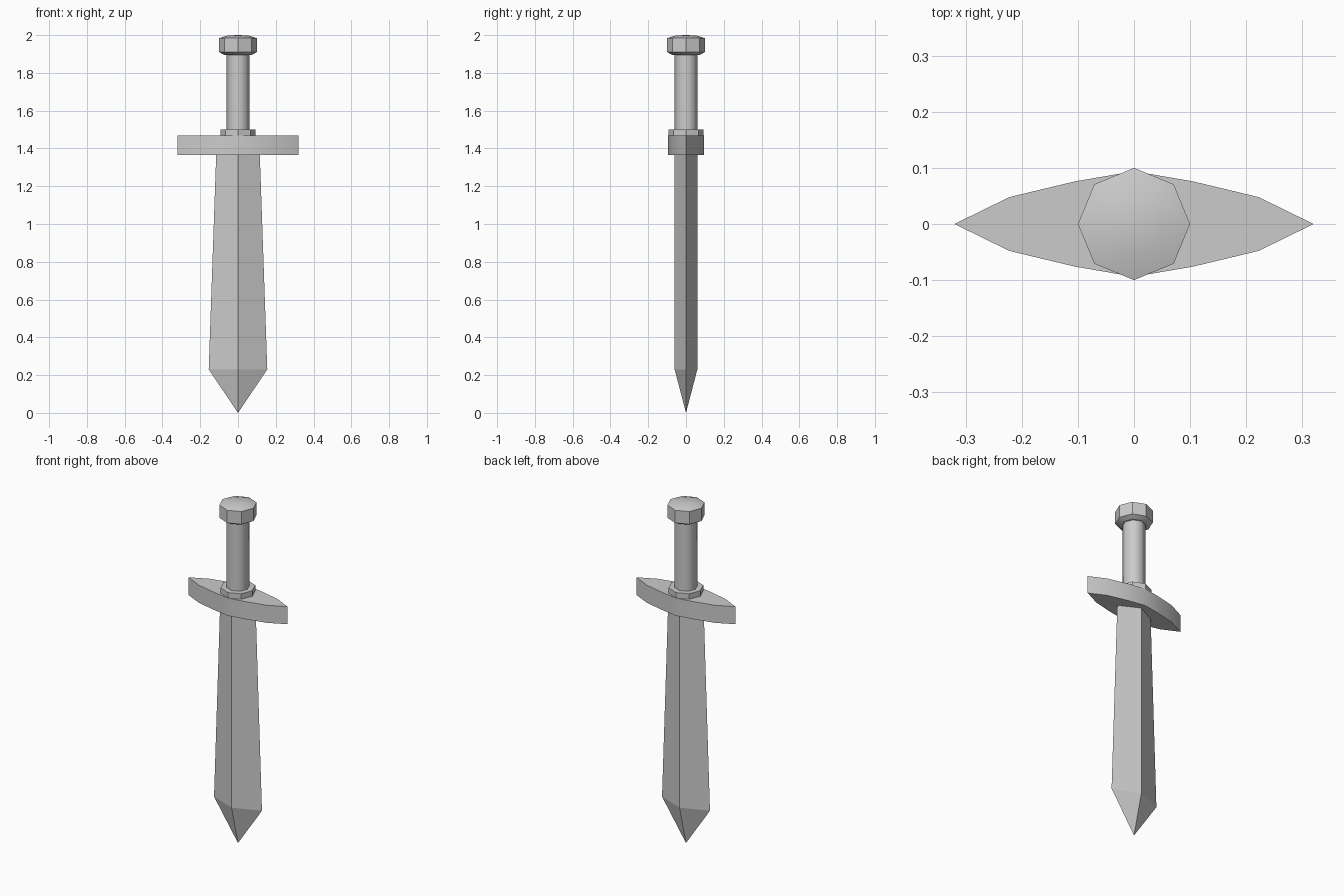
import bpy, bmesh, math

if "Cube" in bpy.data.objects:
    bpy.data.objects.remove(bpy.data.objects["Cube"])


def loft(name, rings, smooth_angle=None):
    """Skin a stack of equal-sized rings; a one-point ring closes to a tip."""
    bm = bmesh.new()
    loops = [[bm.verts.new(p) for p in ring] for ring in rings]
    n = max(len(l) for l in loops)
    for a, b in zip(loops, loops[1:]):
        for i in range(n):
            j = (i + 1) % n
            face = [a[i % len(a)], a[j % len(a)], b[j % len(b)], b[i % len(b)]]
            bm.faces.new(list(dict.fromkeys(face)))
    for end in (loops[0], loops[-1]):
        if len(end) > 2:
            bm.faces.new(end)
    bmesh.ops.recalc_face_normals(bm, faces=bm.faces)
    mesh = bpy.data.meshes.new(name)
    bm.to_mesh(mesh)
    bm.free()
    obj = bpy.data.objects.new(name, mesh)
    bpy.context.collection.objects.link(obj)
    if smooth_angle:
        bpy.ops.object.select_all(action='DESELECT')
        obj.select_set(True)
        bpy.context.view_layer.objects.active = obj
        bpy.ops.object.shade_smooth_by_angle(angle=math.radians(smooth_angle))
    return obj


def octagon(r, z):
    return [(r * math.cos(k * math.pi / 4), r * math.sin(k * math.pi / 4), z)
            for k in range(8)]


def diamond(x, y, z):
    return [(x, 0, z), (0, y, z), (-x, 0, z), (0, -y, z)]


# Blade: diamond section, widening toward the pointed tip
loft("blade", [[(0, 0, 0)], diamond(0.155, 0.06, 0.23), diamond(0.115, 0.06, 1.38)])

# Crossguard: pointed leaf outline, extruded upward
quarter = [(0.32, 0), (0.222, 0.048), (0.105, 0.076), (0, 0.094)]
half = quarter + [(-x, y) for x, y in quarter[-2::-1]]
outline = half + [(x, -y) for x, y in half[-2:0:-1]]
loft("crossguard", [[(x, y, z) for x, y in outline] for z in (1.365, 1.468)], 30)

# Collar, grip and pommel: eight-sided turned parts
loft("collar", [octagon(0.093, 1.46), octagon(0.093, 1.5)], 30)
loft("grip", [octagon(0.061, 1.47), octagon(0.061, 1.905)], 50)
loft("pommel", [octagon(0.075, 1.896), octagon(0.1, 1.91), octagon(0.1, 1.984),
                octagon(0.055, 1.998), [(0, 0, 2.0)]], 30)
